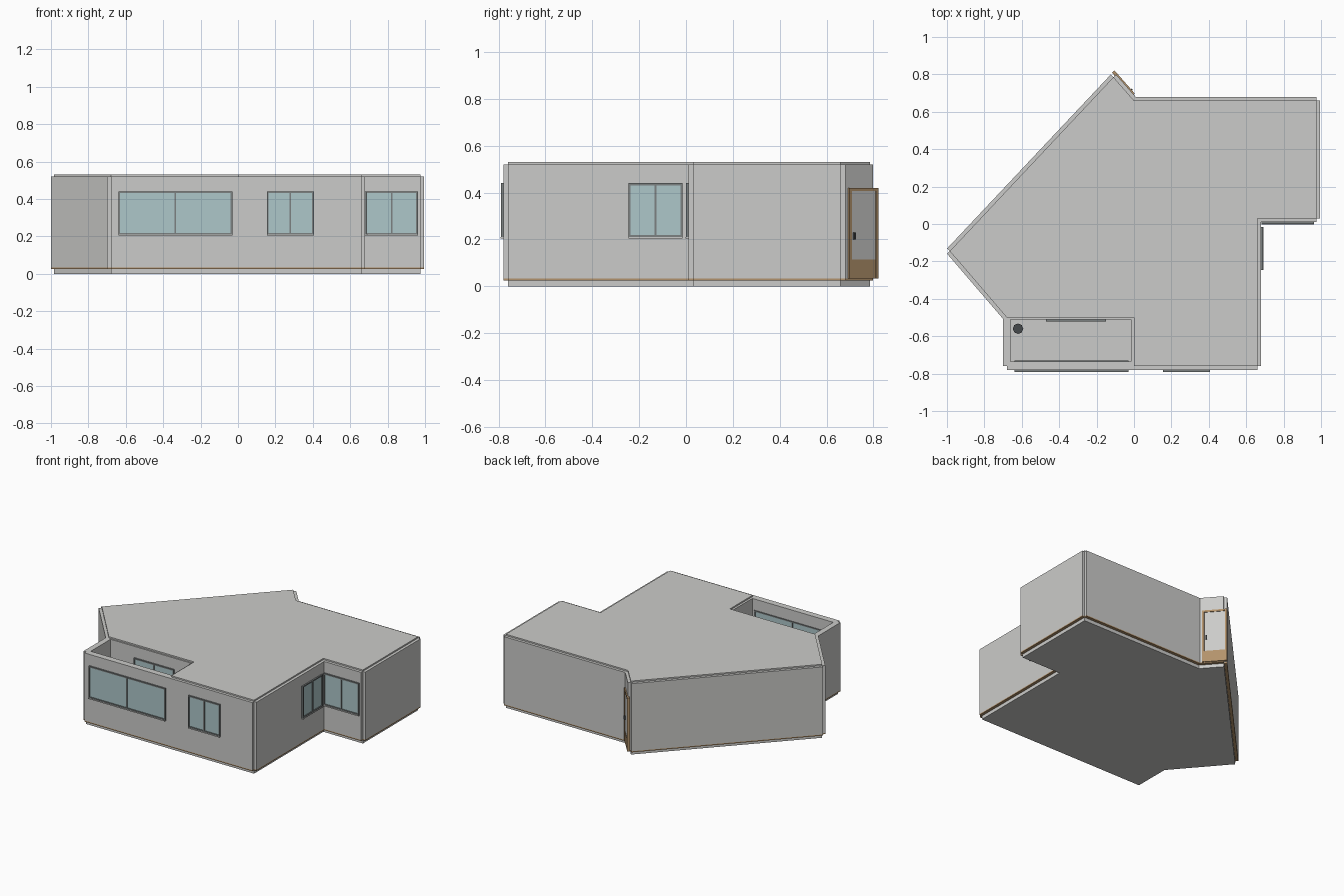
import bpy
import bmesh
from mathutils import Vector

if "Cube" in bpy.data.objects:
    bpy.data.objects.remove(bpy.data.objects["Cube"], do_unlink=True)


def material(name, color):
    m = bpy.data.materials.new(name)
    m.use_nodes = True
    m.diffuse_color = (*color, 1)
    m.node_tree.nodes["Principled BSDF"].inputs["Base Color"].default_value = (*color, 1)
    return m


GREY = material("wall grey", (0.6, 0.6, 0.585))
GLASS = material("pale blue glass", (0.42, 0.57, 0.59))
FRAME = material("frame grey", (0.2, 0.22, 0.22))
TAN = material("timber tan", (0.45, 0.29, 0.15))
DARK = material("dark metal", (0.06, 0.065, 0.07))


def finish(name, bm, mats):
    bmesh.ops.recalc_face_normals(bm, faces=bm.faces)
    mesh = bpy.data.meshes.new(name)
    bm.to_mesh(mesh)
    bm.free()
    for m in mats:
        mesh.materials.append(m)
    obj = bpy.data.objects.new(name, mesh)
    bpy.context.scene.collection.objects.link(obj)
    return obj


def add_prism(bm, pts, z0, z1, index=0):
    face = bm.faces.new([bm.verts.new((p[0], p[1], z0)) for p in pts])
    result = bmesh.ops.extrude_face_region(bm, geom=[face], use_keep_orig=True)
    top = [v for v in result["geom"] if isinstance(v, bmesh.types.BMVert)]
    bmesh.ops.translate(bm, verts=top, vec=(0, 0, z1 - z0))
    for f in {f for v in top for f in v.link_faces} | {face}:
        f.material_index = index


def prism(name, pts, z0, z1, mat):
    bm = bmesh.new()
    add_prism(bm, pts, z0, z1)
    return finish(name, bm, [mat])


def rect(x0, x1, y0, y1):
    return [(x0, y0), (x1, y0), (x1, y1), (x0, y1)]


def outward(a, b):
    d = (b - a).normalized()
    return d, Vector((d.y, -d.x))


class Panel:
    """Boxes laid out on a wall: u along it, d outward from it."""

    def __init__(self, start, direction):
        self.o = Vector(start)
        self.u, self.n = outward(Vector((0, 0)), Vector(direction))
        self.bm = bmesh.new()

    def box(self, u0, u1, d0, d1, z0, z1, index):
        pts = [self.o + self.u * u + self.n * d
               for u, d in ((u0, d0), (u1, d0), (u1, d1), (u0, d1))]
        add_prism(self.bm, pts, z0, z1, index)


# Main body with flat roof, and the open terrace floor
body = [(0, -0.76), (0.66, -0.76), (0.66, 0.03), (0.975, 0.03), (0.975, 0.66),
        (0, 0.66), (-0.11, 0.785), (-0.985, -0.145), (-0.68, -0.5), (0, -0.5)]
prism("main_body", body, 0, 0.53, GREY)
prism("terrace_floor", rect(-0.68, 0, -0.76, -0.5), 0, 0.03, GREY)

# Terrace parapets and inner linings
prism("terrace_front_parapet", rect(-0.68, 0, -0.76, -0.735), 0.03, 0.52, GREY)
prism("terrace_side_parapet", rect(-0.68, -0.66, -0.735, -0.5), 0.03, 0.52, GREY)
prism("terrace_back_lining", rect(-0.66, 0, -0.51, -0.5), 0.03, 0.52, GREY)
prism("terrace_end_lining", rect(-0.015, 0, -0.735, -0.51), 0.03, 0.52, GREY)

# Cladding hung outside each edge, open at outer corners and mitred at inner ones
T = 0.02
outline = [Vector(p) for p in [(-0.68, -0.76)] + body[1:-1]]
count = len(outline)


def corner_shift(i):
    d0, n0 = outward(outline[i - 1], outline[i])
    d1, n1 = outward(outline[i], outline[(i + 1) % count])
    if d0.cross(d1) < 0:
        return (n0 + n1) * T / (1 + n0.dot(n1))
    return None


for i in range(count):
    j = (i + 1) % count
    a, b = outline[i], outline[j]
    n = outward(a, b)[1] * T
    strip = [a, b, b + (corner_shift(j) or n), a + (corner_shift(i) or n)]
    prism(f"wall_cladding_{i + 1}", strip, 0.033, 0.52, GREY)
    prism(f"timber_base_strip_{i + 1}", strip, 0.025, 0.033, TAN)


# Two-leaf windows with frame, glass and sill
def window(name, start, direction, width, z0=0.21, z1=0.44, back=-0.01):
    p = Panel(start, direction)
    w, out, mid = 0.009, 0.01, width / 2
    inner = back - 0.004 if back < -0.02 else back
    p.box(0, w, inner, out, z0, z1, 0)
    p.box(width - w, width, inner, out, z0, z1, 0)
    p.box(mid - w / 2, mid + w / 2, inner, out, z0 + w, z1 - w, 0)
    p.box(w, width - w, inner, out, z1 - w, z1, 0)
    p.box(w, width - w, inner, out, z0, z0 + w, 0)
    p.box(w, mid - w / 2, back, 0.004, z0 + w, z1 - w, 1)
    p.box(mid + w / 2, width - w, back, 0.004, z0 + w, z1 - w, 1)
    p.box(0, width, 0, 0.012, z0 - 0.006, z0, 2)
    finish(name, p.bm, [FRAME, GLASS, GREY])


window("terrace_front_window", (-0.64, -0.78), (1, 0), 0.61, back=-0.046)
window("front_window", (0.155, -0.78), (1, 0), 0.25)
window("side_window", (0.68, -0.245), (0, 1), 0.23)
window("recess_window", (0.682, 0.01), (1, 0), 0.28)
window("terrace_back_window", (-0.47, -0.51), (1, 0), 0.32)

# Entrance door on the slanted wall
a, b = outline[6 - 1], outline[7 - 1]
direction, normal = outward(a, b)
door = Panel(a + normal * T, direction)
l, r, top = 0.025, 0.19, 0.42
door.box(l, l + 0.014, -0.01, 0.008, 0.033, top, 0)
door.box(r - 0.014, r, -0.01, 0.008, 0.033, top, 0)
door.box(l + 0.014, r - 0.014, -0.01, 0.008, top - 0.014, top, 0)
door.box(l + 0.014, r - 0.014, -0.01, 0.006, 0.033, 0.115, 0)
door.box(l + 0.014, r - 0.014, -0.01, 0.004, 0.115, top - 0.014, 1)
door.box(l + 0.024, l + 0.032, 0.004, 0.014, 0.2, 0.23, 2)
finish("entrance_door", door.bm, [TAN, GREY, DARK])

# Small stool on the terrace
bm = bmesh.new()
for radius, z0, z1 in ((0.022, 0.03, 0.04), (0.008, 0.04, 0.1), (0.028, 0.1, 0.115)):
    made = bmesh.ops.create_cone(bm, cap_ends=True, segments=8, radius1=radius,
                                 radius2=radius, depth=z1 - z0)
    bmesh.ops.translate(bm, verts=made["verts"], vec=(-0.62, -0.56, (z0 + z1) / 2))
finish("terrace_stool", bm, [DARK])
